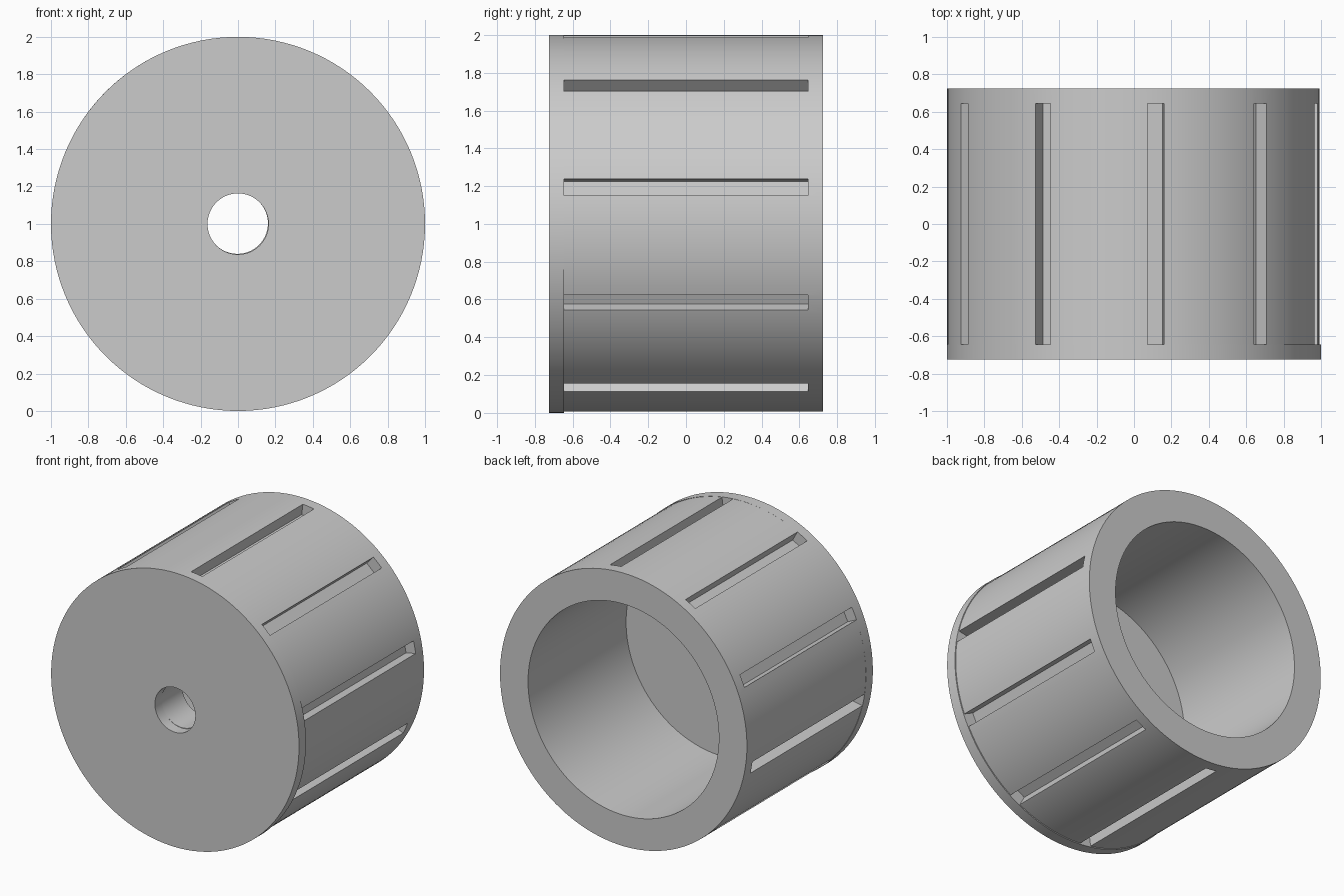
import bpy
import bmesh
import math
from mathutils import Matrix, Vector

SEGMENTS = 128
FRONT, SEAM, BACK = -0.725, -0.645, 0.725
HOLE_RADIUS, BORE_RADIUS, BORE_FLOOR = 0.163, 0.77, -0.405
SLOT_COUNT, SLOT_WIDTH, SLOT_DEPTH = 10, 0.09, 0.08
SLOT_END, SLOT_OFFSET = 0.645, math.radians(6.9)
BODY_RADIUS = 0.996
BODY_CENTRE = Vector((-0.003, 0, 1.003))

if "Cube" in bpy.data.objects:
    bpy.data.objects.remove(bpy.data.objects["Cube"], do_unlink=True)

grey = bpy.data.materials.new("plain grey")
grey.use_nodes = True
colour = (0.6, 0.6, 0.6, 1)
grey.diffuse_color = colour
grey.node_tree.nodes["Principled BSDF"].inputs["Base Color"].default_value = colour


def make_object(name, bm):
    bmesh.ops.recalc_face_normals(bm, faces=bm.faces)
    mesh = bpy.data.meshes.new(name)
    bm.to_mesh(mesh)
    bm.free()
    obj = bpy.data.objects.new(name, mesh)
    bpy.context.collection.objects.link(obj)
    mesh.materials.append(grey)
    return obj


def lathe(name, profile, centre):
    """Revolve a closed (radius, y) profile around the front-to-back axis."""
    bm = bmesh.new()
    verts = [bm.verts.new((r, y, 0)) for r, y in profile]
    edges = [bm.edges.new((v, verts[i - 1])) for i, v in enumerate(verts)]
    bmesh.ops.spin(bm, geom=verts + edges, cent=(0, 0, 0), axis=(0, 1, 0),
                   angle=math.tau, steps=SEGMENTS, use_merge=True)
    bmesh.ops.remove_doubles(bm, verts=bm.verts, dist=1e-5)
    bmesh.ops.translate(bm, verts=bm.verts, vec=centre)
    return make_object(name, bm)


def smooth(obj):
    bpy.ops.object.select_all(action="DESELECT")
    obj.select_set(True)
    bpy.context.view_layer.objects.active = obj
    bpy.ops.object.shade_smooth_by_angle(angle=math.radians(30))


# Front plate with the shaft hole
front_plate = lathe("front_plate", [
    (HOLE_RADIUS, FRONT), (1, FRONT), (1, SEAM), (HOLE_RADIUS, SEAM),
], Vector((0, 0, 1)))

# Cup-shaped body, open at the back
body = lathe("slotted_body", [
    (HOLE_RADIUS, SEAM), (BODY_RADIUS, SEAM), (BODY_RADIUS, BACK),
    (BORE_RADIUS, BACK), (BORE_RADIUS, BORE_FLOOR), (HOLE_RADIUS, BORE_FLOOR),
], BODY_CENTRE)

# Ring of slot cutters that run from the front plate almost to the back
bm = bmesh.new()
slot_start = SEAM - 0.04
slot_height = SLOT_DEPTH + 0.1
middle = Vector((0, (slot_start + SLOT_END) / 2,
                 BODY_RADIUS - SLOT_DEPTH + slot_height / 2))
size = Matrix.Diagonal((SLOT_WIDTH, SLOT_END - slot_start, slot_height, 1))
for i in range(SLOT_COUNT):
    turn = Matrix.Rotation(SLOT_OFFSET + i * math.tau / SLOT_COUNT, 4, "Y")
    bmesh.ops.create_cube(bm, size=1, matrix=Matrix.Translation(BODY_CENTRE)
                          @ turn @ Matrix.Translation(middle) @ size)
cutter = make_object("slot_cutter", bm)
cutter.hide_render = True

cut = body.modifiers.new("slots", "BOOLEAN")
cut.operation = "DIFFERENCE"
cut.solver = "EXACT"
cut.object = cutter
bpy.context.view_layer.objects.active = body
bpy.ops.object.modifier_apply(modifier=cut.name)
bpy.data.objects.remove(cutter, do_unlink=True)

for part in (front_plate, body):
    smooth(part)
